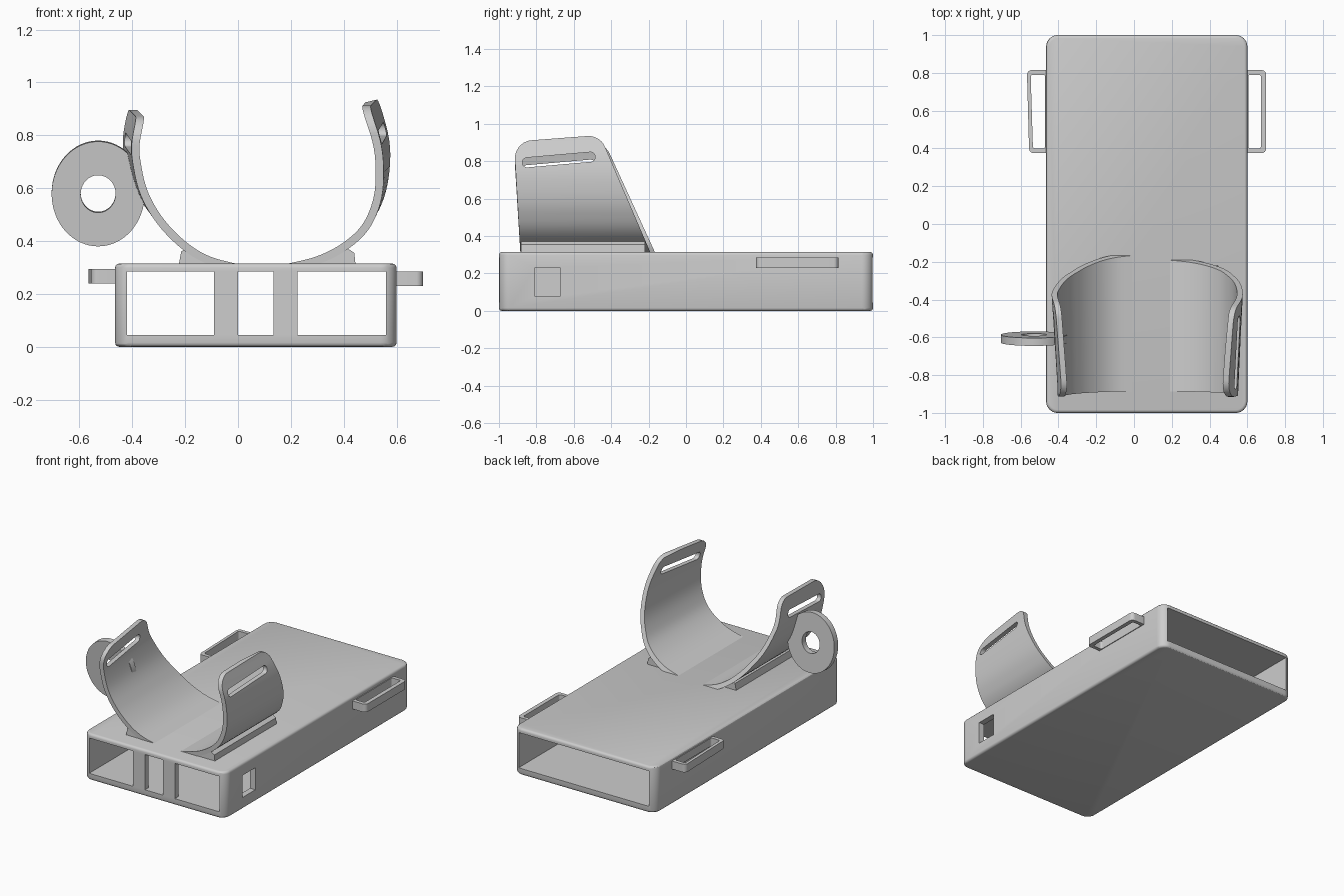
import bpy, bmesh, math
from mathutils import Vector

if "Cube" in bpy.data.objects:
    bpy.data.objects.remove(bpy.data.objects["Cube"], do_unlink=True)

# One grey plastic for everything
grey = bpy.data.materials.new("grey_plastic")
grey.use_nodes = True
colour = (0.61, 0.61, 0.61, 1)
grey.diffuse_color = colour
for node in grey.node_tree.nodes:
    if node.type == 'BSDF_PRINCIPLED':
        node.inputs["Base Color"].default_value = colour


def rounded(points, radius, steps=6):
    """Round every corner of a convex polygon."""
    result = []
    for i, p in enumerate(points):
        p = Vector(p)
        a = (Vector(points[i - 1]) - p).normalized()
        b = (Vector(points[(i + 1) % len(points)]) - p).normalized()
        half = a.angle(b) / 2
        centre = p + (a + b).normalized() * radius / math.sin(half)
        start = p + a * radius / math.tan(half) - centre
        end = p + b * radius / math.tan(half) - centre
        for k in range(steps + 1):
            direction = start.lerp(end, k / steps).normalized()
            result.append(centre + direction * radius)
    return result


def rect(x0, x1, y0, y1):
    return [(x0, y0), (x1, y0), (x1, y1), (x0, y1)]


def ellipse(rx, ry, steps=64):
    return [(rx * math.cos(math.tau * i / steps), ry * math.sin(math.tau * i / steps))
            for i in range(steps)]


def prism(name, points, axis, low, high):
    """Extrude a polygon along an axis; points hold the other two coordinates."""
    bm = bmesh.new()
    rings = []
    for d in (low, high):
        place = {'x': lambda p: (d, p[0], p[1]),
                 'y': lambda p: (p[0], d, p[1]),
                 'z': lambda p: (p[0], p[1], d)}[axis]
        rings.append([bm.verts.new(place(p)) for p in points])
    bm.faces.new(rings[0])
    bm.faces.new(rings[1])
    n = len(points)
    for i in range(n):
        j = (i + 1) % n
        bm.faces.new((rings[0][i], rings[0][j], rings[1][j], rings[1][i]))
    bmesh.ops.recalc_face_normals(bm, faces=bm.faces)
    mesh = bpy.data.meshes.new(name)
    bm.to_mesh(mesh)
    bm.free()
    mesh.materials.append(grey)
    obj = bpy.data.objects.new(name, mesh)
    bpy.context.collection.objects.link(obj)
    return obj


def apply(obj, mod):
    bpy.context.view_layer.objects.active = obj
    bpy.ops.object.modifier_apply(modifier=mod.name)


def combine(obj, cutter, operation='DIFFERENCE'):
    mod = obj.modifiers.new("cut", 'BOOLEAN')
    mod.operation = operation
    mod.solver = 'EXACT'
    mod.object = cutter
    apply(obj, mod)
    bpy.data.objects.remove(cutter, do_unlink=True)


def spline(points, steps=5):
    """Smooth path through the points."""
    pts = [Vector(p) for p in points]
    pts = [2 * pts[0] - pts[1]] + pts + [2 * pts[-1] - pts[-2]]
    path = []
    for a, b, c, d in zip(pts, pts[1:], pts[2:], pts[3:]):
        for k in range(steps):
            t = k / steps
            path.append(0.5 * (2 * b + (c - a) * t + (2 * a - 5 * b + 4 * c - d) * t ** 2
                               + (3 * b - a - 3 * c + d) * t ** 3))
    return path + [pts[-2]]


def strip(path, thickness):
    """Closed outline of a band following a path."""
    sides = ([], [])
    for i, p in enumerate(path):
        t = (path[min(i + 1, len(path) - 1)] - path[max(i - 1, 0)]).normalized()
        offset = Vector((-t.y, t.x)) * thickness / 2
        sides[0].append(p + offset)
        sides[1].append(p - offset)
    return sides[0] + sides[1][::-1]


# Hollow case, open at the back
case = prism("case", rounded(rect(-0.465, 0.6, -1, 1), 0.06), 'z', 0, 0.315)
bevel = case.modifiers.new("edge", 'BEVEL')
bevel.width = 0.016
bevel.segments = 3
bevel.limit_method = 'ANGLE'
bevel.angle_limit = math.radians(50)
apply(case, bevel)
combine(case, prism("cavity", rect(-0.42, 0.56, -0.96, 1.1), 'z', 0.045, 0.285))

# Three front windows and one side window
for x0, x1 in ((-0.42, -0.09), (0.0, 0.135), (0.225, 0.56)):
    combine(case, prism("window", rect(x0, x1, 0.045, 0.285), 'y', -1.1, -0.9))
combine(case, prism("port", rect(-0.81, -0.67, 0.08, 0.23), 'x', 0.5, 0.7))

# Strap loops on both sides
left_loop = prism("left_strap_loop", rounded(rect(0.575, 0.7, 0.375, 0.815), 0.025), 'z', 0.23, 0.285)
combine(left_loop, prism("hole", rounded(rect(0.605, 0.672, 0.4, 0.79), 0.012), 'z', 0, 1))
right_outline = [(-0.555, 0.375), (-0.44, 0.375), (-0.44, 0.815), (-0.567, 0.815)]
right_hole = [(-0.535, 0.4), (-0.47, 0.4), (-0.47, 0.79), (-0.547, 0.79)]
right_loop = prism("right_strap_loop", rounded(right_outline, 0.025), 'z', 0.24, 0.295)
combine(right_loop, prism("hole", rounded(right_hole, 0.012), 'z', 0, 1))


def cuff(name, path, side, drop, shift):
    """Curved arm wing, trimmed to a rounded side outline with a strap slot."""
    wing = prism(name, strip(spline(path), 0.03), 'y', -1, 0)
    outline = [(-0.92, 0.905 - drop), (-0.46 + shift, 0.94 - drop),
               (-0.185 + shift, 0.3), (-0.885, 0.3)]
    trim = rounded(outline, 0.095)[:14] + [Vector(p) for p in outline[2:]]
    combine(wing, prism("trim", trim, 'x', -2, 2), 'INTERSECT')
    slot = prism("slot", rounded(rect(-0.195, 0.195, -0.026, 0.026), 0.024), 'x', 0.25, 0.8)
    slot.location = (0 if side > 0 else -1, -0.68, 0.808 - drop)
    slot.rotation_euler.x = math.radians(5)
    bpy.context.view_layer.update()
    combine(wing, slot)
    # Flare the upper rim towards the back
    for v in wing.data.vertices:
        v.co.x += side * 0.14 * (v.co.y + 0.88) * max(0, v.co.z - 0.5) / 0.6


cuff("left_cuff", [(0.18, 0.297), (0.3, 0.327), (0.4, 0.377), (0.48, 0.45), (0.525, 0.55),
                   (0.537, 0.66), (0.525, 0.78), (0.475, 0.93)], 1, 0, 0)
cuff("right_cuff", [(0.0, 0.297), (-0.11, 0.327), (-0.2, 0.38), (-0.29, 0.47), (-0.355, 0.58),
                    (-0.385, 0.7), (-0.388, 0.78), (-0.36, 0.9)], -1, 0.04, 0.025)

# Wedge feet under the cuffs
prism("left_foot", [(0.28, 0.305), (0.445, 0.305), (0.44, 0.355), (0.41, 0.375)], 'y', -0.883, -0.22)
prism("right_foot", [(-0.1, 0.305), (-0.225, 0.305), (-0.215, 0.36), (-0.2, 0.37)], 'y', -0.883, -0.22)

# Ring disc beside the right cuff
disc = prism("ring_disc", ellipse(0.176, 0.199), 'y', -0.021, 0.021)
hole = prism("hole", ellipse(0.066, 0.071), 'y', -0.1, 0.1)
for part in (disc, hole):
    part.location = (-0.529, -0.607, 0.58)
    part.rotation_euler.x = math.radians(5)
bpy.context.view_layer.update()
combine(disc, hole)

# Smooth the curved surfaces, keep the edges sharp
for obj in bpy.context.collection.objects:
    if obj.type == 'MESH' and grey.name in obj.data.materials:
        bpy.ops.object.select_all(action='DESELECT')
        obj.select_set(True)
        bpy.context.view_layer.objects.active = obj
        bpy.ops.object.shade_smooth_by_angle(angle=math.radians(30))
